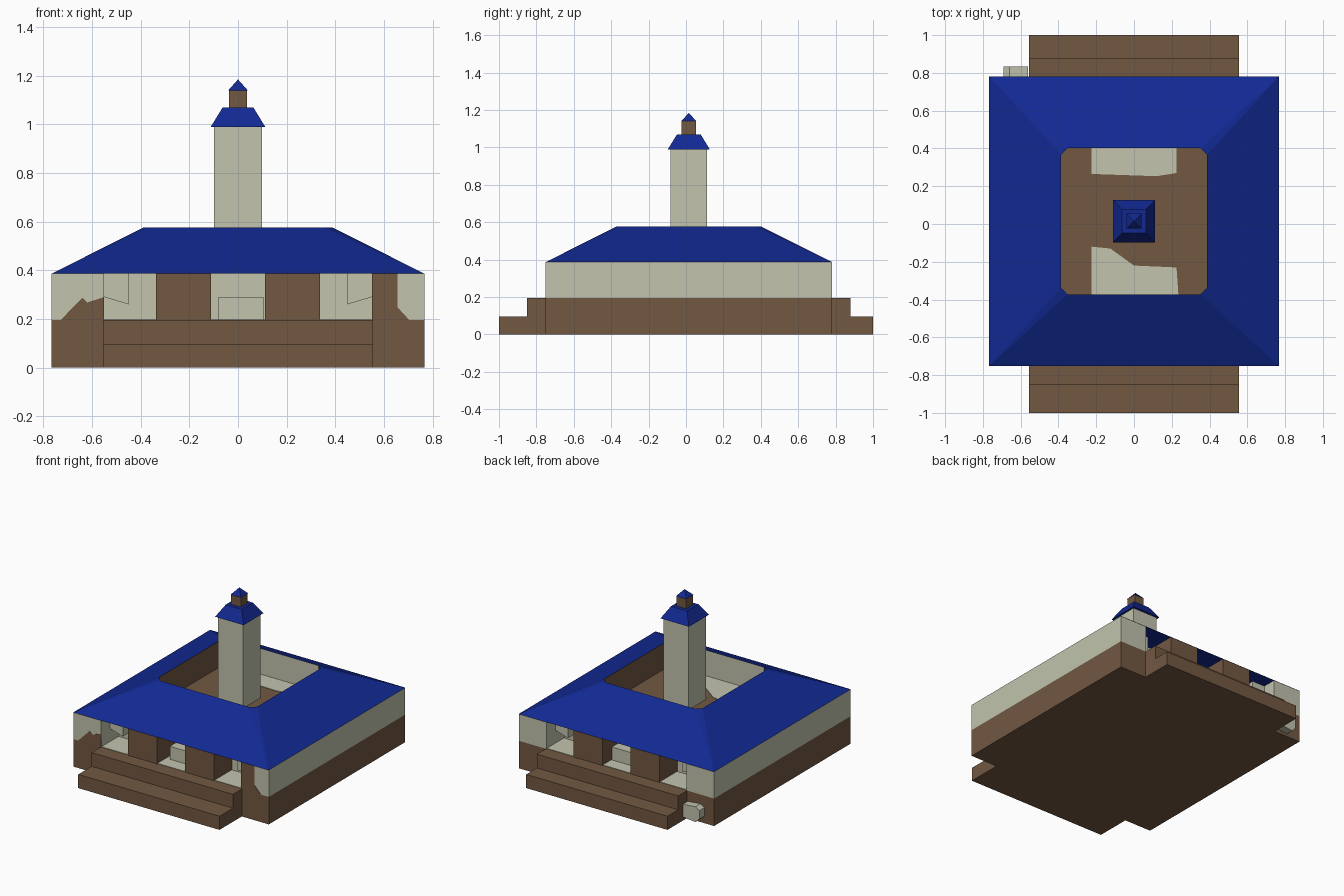
import bpy, bmesh, math
from mathutils import Vector

if "Cube" in bpy.data.objects:
    bpy.data.objects.remove(bpy.data.objects["Cube"])

CY = 0.015  # building centre in y


def mat(name, rgb):
    m = bpy.data.materials.new(name)
    m.diffuse_color = (*rgb, 1)
    m.use_nodes = True
    m.node_tree.nodes["Principled BSDF"].inputs["Base Color"].default_value = m.diffuse_color
    return m


BROWN = mat("brown", (0.17, 0.098, 0.055))
STONE = mat("stone", (0.54, 0.55, 0.42))
BLUE = mat("blue", (0.006, 0.022, 0.29))


def mesh(name, verts, faces, material, fix=True):
    me = bpy.data.meshes.new(name)
    me.from_pydata(verts, [], faces)
    if fix:
        bm = bmesh.new()
        bm.from_mesh(me)
        bmesh.ops.recalc_face_normals(bm, faces=bm.faces)
        bm.to_mesh(me)
        bm.free()
    me.materials.append(material)
    ob = bpy.data.objects.new(name, me)
    bpy.context.collection.objects.link(ob)
    return ob


def frustum(name, low, high, material):
    # low / high = (x0, x1, y0, y1, z)
    v = []
    for x0, x1, y0, y1, z in (low, high):
        v += [(x0, y0, z), (x1, y0, z), (x1, y1, z), (x0, y1, z)]
    f = [(3, 2, 1, 0), (4, 5, 6, 7)] + [(i, (i + 1) % 4, (i + 1) % 4 + 4, i + 4) for i in range(4)]
    return mesh(name, v, f, material)


def box(name, x0, x1, y0, y1, z0, z1, material):
    return frustum(name, (x0, x1, y0, y1, z0), (x0, x1, y0, y1, z1), material)


def prism(name, outline, offset, material):
    # planar outline of 3D points extruded by offset
    n = len(outline)
    v = [Vector(p) for p in outline]
    v += [p + Vector(offset) for p in v]
    f = [tuple(range(n)), tuple(range(n, 2 * n))]
    f += [(i, (i + 1) % n, (i + 1) % n + n, i + n) for i in range(n)]
    return mesh(name, v, f, material)


def square(r, z):
    return (-r, r, CY - r, CY + r, z)


# plinth and stairs on both ends
Y0, Y1 = -0.75, 0.78
box("plinth", -0.767, 0.767, Y0, Y1, 0, 0.195, BROWN)
for side, edge, mid, end in (("front", Y0, -0.85, -1), ("back", Y1, 0.88, 1)):
    s = [(-0.555, edge, 0), (-0.555, end, 0), (-0.555, end, 0.097),
         (-0.555, mid, 0.097), (-0.555, mid, 0.195), (-0.555, edge, 0.195)]
    prism(side + "_stairs", s, (1.11, 0, 0), BROWN)

# stone walls around the recessed porches
D = 0.2
box("wall_core", -0.767, 0.767, Y0 + D, Y1 - D, 0.195, 0.386, STONE)
for side, a, b in (("front", Y0, Y0 + D), ("back", Y1 - D, Y1)):
    box(side + "_porch_floor", -0.55, 0.55, a + 0.004, b - 0.004, 0.19, 0.198, STONE)
    for s, lr in ((-1, "left"), (1, "right")):
        box(f"{side}_{lr}_corner_wall", *sorted((s * 0.55, s * 0.767)), a, b, 0.195, 0.386, STONE)
        box(f"{side}_{lr}_pillar", *sorted((s * 0.11, s * 0.338)), a, b, 0.195, 0.386, BROWN)

# broken brown patches on the corner walls
left = [(-0.73, 0.195), (-0.64, 0.287), (-0.62, 0.268), (-0.55, 0.29), (-0.55, 0.195)]
right = [(0.55, 0.195), (0.55, 0.386), (0.656, 0.386), (0.656, 0.248), (0.705, 0.195)]
for lr, outline in (("left", left), ("right", right)):
    prism(f"front_{lr}_wall_patch", [(x, Y0 - 0.002, z) for x, z in outline], (0, 0.01, 0), BROWN)

# fallen stone pieces in the porches and beside the back stairs
for side, y, d in (("front", Y0 + 0.1, 1), ("back", Y1 - 0.1, -1)):
    box(side + "_low_slab", -0.08, 0.105, *sorted((y, y + 0.1 * d)), 0.195, 0.29, STONE)
    for s, lr in ((-1, "left"), (1, "right")):
        o = [(s * 0.55, y, 0.386), (s * 0.45, y, 0.386), (s * 0.45, y, 0.26), (s * 0.55, y, 0.29)]
        prism(f"{side}_{lr}_hanging_slab", o, (0, 0.1 * d, 0), STONE)
rubble = [(-0.69, 0.77, 0.05), (-0.66, 0.77, 0.02), (-0.56, 0.77, 0.03),
          (-0.56, 0.77, 0.12), (-0.66, 0.77, 0.13), (-0.69, 0.77, 0.11)]
prism("back_rubble", rubble, (0, 0.065, 0), STONE)

# upper deck with broken stone slabs
box("deck", -0.4, 0.4, CY - 0.4, CY + 0.4, 0.38, 0.39, BROWN)
front_slab = [(-0.225, -0.372), (0.235, -0.372), (0.225, -0.23), (0, -0.22), (-0.125, -0.13), (-0.225, -0.12)]
back_slab = [(-0.225, 0.402), (-0.225, 0.265), (0.12, 0.253), (0.225, 0.27), (0.225, 0.402)]
for side, outline in (("front", front_slab), ("back", back_slab)):
    prism(side + "_deck_slab", [(x, y, 0.385) for x, y in outline], (0, 0, 0.009), STONE)

# hipped roof ring with clipped inner corners
R, r, c = 0.767, 0.387, 0.035
outer = [(-R, -R), (R, -R), (R, R), (-R, R)]
inner = []
for sx, sy in ((-1, -1), (1, -1), (1, 1), (-1, 1)):
    pair = [(sx * r, sy * (r - c)), (sx * (r - c), sy * r)]
    inner += pair if sx * sy > 0 else pair[::-1]
v = [(x, y + CY, 0.386) for x, y in outer] + [(x, y + CY, 0.577) for x, y in inner]
v += [(x, y + CY, 0.386) for x, y in inner]
f = []
for i in range(4):
    j = (i + 1) % 4
    a, b, n = 4 + 2 * i, 5 + 2 * i, 4 + 2 * j
    f += [(i, j, n, b), (i, b, a)]
f += [(4 + k, 4 + (k + 1) % 8, 12 + (k + 1) % 8, 12 + k) for k in range(8)]
f += [(i, 12 + 2 * i, 13 + 2 * i) for i in range(4)]
f += [(i, 13 + 2 * i, 12 + 2 * ((i + 1) % 4), (i + 1) % 4) for i in range(4)]
roof = mesh("roof", v, f, BLUE)
roof.data.materials.append(BROWN)
roof.data.materials.append(STONE)
for k in range(8):  # courtyard faces: stone on front and back, brown elsewhere
    roof.data.polygons[8 + k].material_index = 2 if k in (1, 5) else 1

# central tower with cap and small turret
frustum("tower", square(0.098, 0.195), square(0.098, 0.99), STONE)
frustum("tower_cap", square(0.112, 0.99), square(0.063, 1.07), BLUE)
frustum("turret", square(0.038, 1.07), square(0.038, 1.14), BROWN)
tip = [(-0.04, CY - 0.04, 1.14), (0.04, CY - 0.04, 1.14), (0.04, CY + 0.04, 1.14),
       (-0.04, CY + 0.04, 1.14), (0, CY, 1.185)]
mesh("turret_roof", tip, [(3, 2, 1, 0)] + [(i, (i + 1) % 4, 4) for i in range(4)], BLUE)
